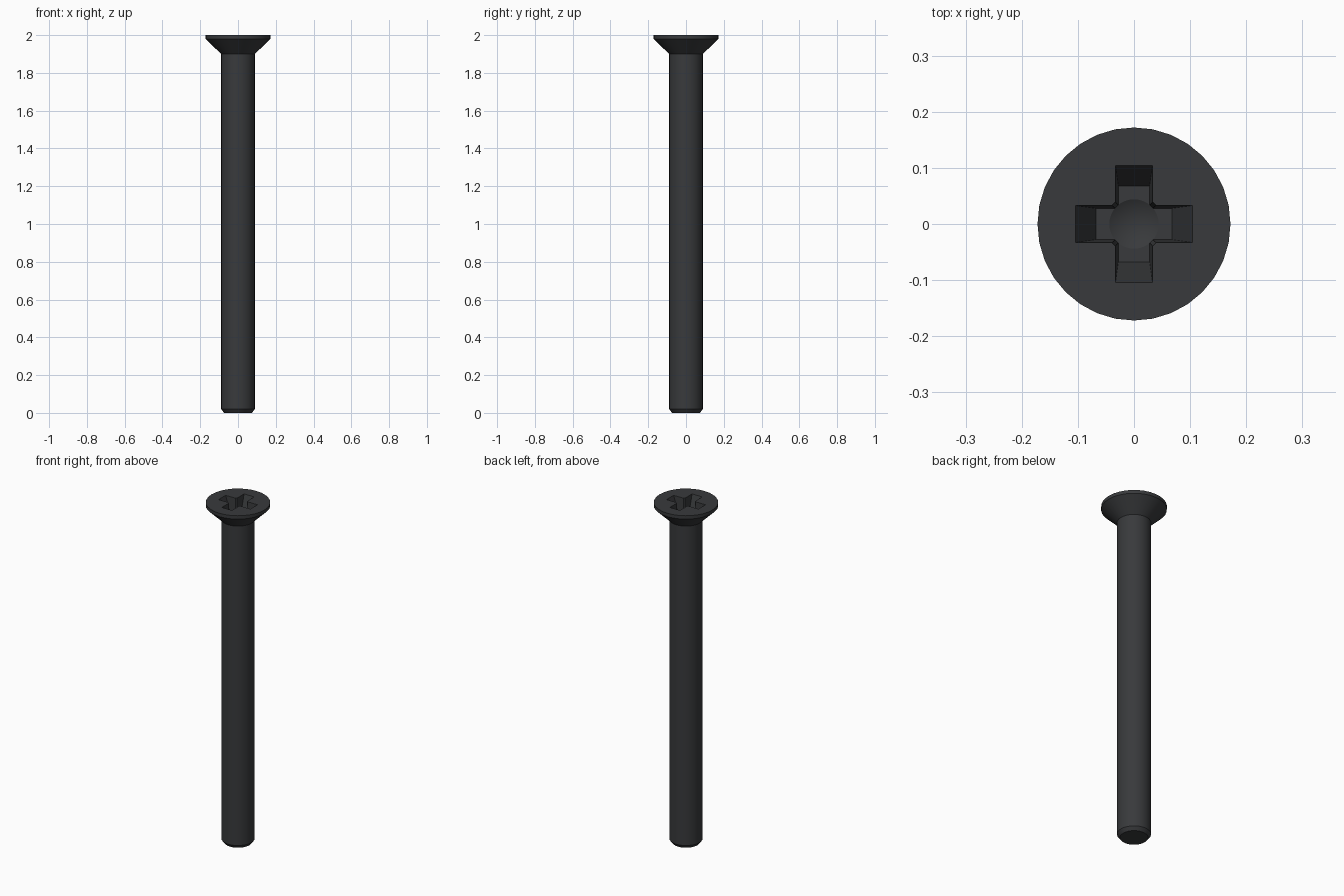
import bpy, bmesh, math

if "Cube" in bpy.data.objects:
    bpy.data.objects.remove(bpy.data.objects["Cube"])

SIDES = 32


def finish(name, bm):
    bmesh.ops.recalc_face_normals(bm, faces=bm.faces)
    me = bpy.data.meshes.new(name)
    bm.to_mesh(me)
    bm.free()
    ob = bpy.data.objects.new(name, me)
    bpy.context.collection.objects.link(ob)
    return ob


def lathe(name, profile):
    """Closed solid of revolution; a radius of 0 becomes a single point."""
    bm = bmesh.new()
    rings = []
    for r, z in profile:
        n = SIDES if r else 1
        rings.append([bm.verts.new((r * math.cos(2 * math.pi * i / SIDES),
                                    r * math.sin(2 * math.pi * i / SIDES), z)) for i in range(n)])
    for a, b in zip(rings, rings[1:]):
        for i in range(SIDES):
            j = (i + 1) % SIDES
            if len(a) == 1:
                bm.faces.new((a[0], b[j], b[i]))
            else:
                bm.faces.new((a[i], a[j], b[j], b[i]))
    for ring in (rings[0], rings[-1]):
        if len(ring) > 1:
            bm.faces.new(ring)
    return finish(name, bm)


def slot(name, angle):
    """Tapered bar that cuts two opposite arms of the cross."""
    bm = bmesh.new()
    bmesh.ops.create_cube(bm, size=2)
    for v in bm.verts:
        top = v.co.z > 0
        x = v.co.x * (0.111 if top else 0.068)
        y = v.co.y * (0.034 if top else 0.028)
        c, s = math.cos(angle), math.sin(angle)
        v.co = (x * c - y * s, x * s + y * c, 2.02 if top else 1.9)
    return finish(name, bm)


# Shank and countersunk head
screw = lathe("countersunk_screw", [(0.074, 0), (0.089, 0.02), (0.089, 1.9),
                                    (0.172, 1.98), (0.172, 2.0)])

# Cross recess: two slots and a conical centre pit
cutters = [slot("slot_cutter_x", 0), slot("slot_cutter_y", math.pi / 2),
           lathe("pit_cutter", [(0, 1.875), (0.044, 1.9), (0.053, 2.02)])]
bpy.context.view_layer.objects.active = screw
screw.select_set(True)
for c in cutters:
    mod = screw.modifiers.new("recess", 'BOOLEAN')
    mod.operation = 'DIFFERENCE'
    mod.solver = 'EXACT'
    mod.object = c
    bpy.ops.object.modifier_apply(modifier=mod.name)
for c in cutters:
    bpy.data.objects.remove(c)

# Dark metal finish
mat = bpy.data.materials.new("dark_metal")
mat.diffuse_color = (0.04, 0.042, 0.045, 1)
mat.use_nodes = True
mat.node_tree.nodes["Principled BSDF"].inputs["Base Color"].default_value = mat.diffuse_color
screw.data.materials.clear()
screw.data.materials.append(mat)
bpy.ops.object.shade_smooth_by_angle(angle=math.radians(20))
